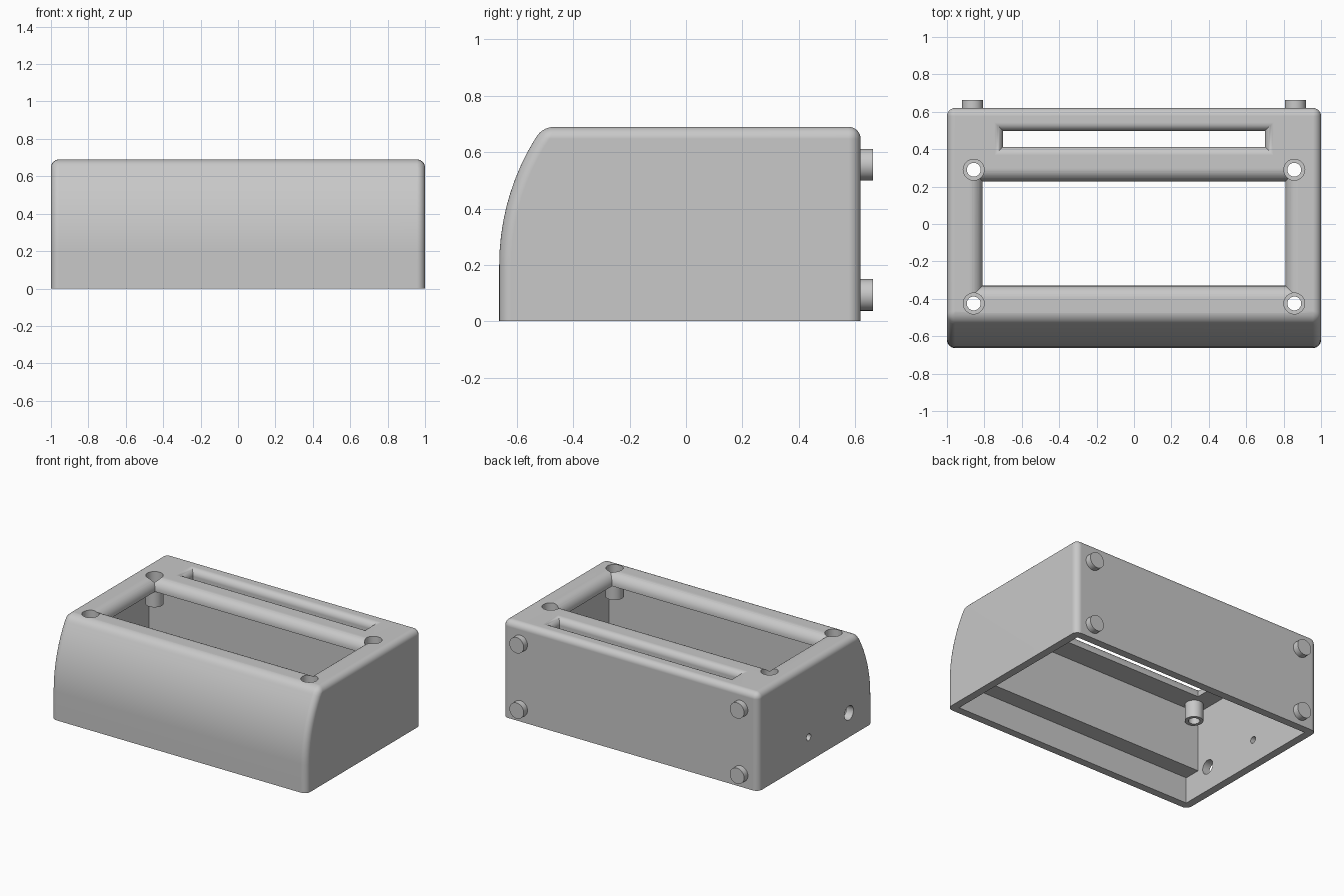
import bpy
import bmesh
import math
from mathutils import Matrix

cube = bpy.data.objects.get("Cube")
if cube:
    bpy.data.objects.remove(cube, do_unlink=True)

TOP, FRONT, BACK = 0.69, -0.663, 0.62
WALL, CEILING, LEDGE = 0.055, 0.61, 0.185

grey = bpy.data.materials.new("plain_grey")
grey.use_nodes = True
grey.diffuse_color = (0.58, 0.58, 0.58, 1)
grey.node_tree.nodes["Principled BSDF"].inputs["Base Color"].default_value = (0.58, 0.58, 0.58, 1)


def to_object(bm, name):
    bmesh.ops.recalc_face_normals(bm, faces=bm.faces)
    mesh = bpy.data.meshes.new(name)
    bm.to_mesh(mesh)
    bm.free()
    mesh.materials.append(grey)
    obj = bpy.data.objects.new(name, mesh)
    bpy.context.collection.objects.link(obj)
    return obj


def loft(rings):
    """Solid through a stack of matching closed rings."""
    bm = bmesh.new()
    loops = [[bm.verts.new(p) for p in ring] for ring in rings]
    n = len(loops[0])
    for a, b in zip(loops, loops[1:]):
        for i in range(n):
            j = (i + 1) % n
            bm.faces.new((a[i], a[j], b[j], b[i]))
    bm.faces.new(loops[0])
    bm.faces.new(loops[-1])
    return bm


def prism(profile, half_width):
    return loft([[(x, y, z) for y, z in profile] for x in (-half_width, half_width)])


def turned(name, steps, location, axis="Z", sides=40):
    """Stepped round solid from (radius, height) pairs."""
    angles = [2 * math.pi * i / sides for i in range(sides)]
    bm = loft([[(r * math.cos(a), r * math.sin(a), h) for a in angles] for r, h in steps])
    turn = {"Z": Matrix(), "Y": Matrix.Rotation(-math.pi / 2, 4, "X"),
            "X": Matrix.Rotation(math.pi / 2, 4, "Y")}[axis]
    bm.transform(Matrix.Translation(location) @ turn)
    return to_object(bm, name)


def combine(target, tool, operation="DIFFERENCE"):
    tool.hide_render = True
    mod = target.modifiers.new("combine", "BOOLEAN")
    mod.operation = operation
    mod.solver = "EXACT"
    mod.object = tool
    bpy.context.view_layer.objects.active = target
    bpy.ops.object.modifier_apply(modifier=mod.name)
    bpy.data.objects.remove(tool, do_unlink=True)


def rounded_opening(name, x, y0, y1, radius, steps=8):
    """Cutter that flares outward to leave a rounded lip."""
    levels = [(0, LEDGE - 0.1)]
    for i in range(steps + 1):
        a = math.pi / 2 * i / steps
        levels.append((radius * (1 - math.cos(a)), TOP - radius + radius * math.sin(a)))
    levels.append((radius, TOP + 0.1))
    return to_object(loft([[(-x - d, y0 - d, z), (x + d, y0 - d, z),
                            (x + d, y1 + d, z), (-x - d, y1 + d, z)]
                           for d, z in levels]), name)


# Outer case: bowed front, flat back and top
curve_r, curve_z, count = 0.85, 0.20, 10
sweep = math.asin((TOP - curve_z) / curve_r)
profile = [(BACK, 0), (FRONT, 0)]
for i in range(count + 1):
    a = sweep * i / count
    profile.append((FRONT + curve_r * (1 - math.cos(a)), curve_z + curve_r * math.sin(a)))
profile.append((BACK, TOP))
bm = prism(profile, 1.0)
bmesh.ops.recalc_face_normals(bm, faces=bm.faces)
edges = [e for e in bm.edges
         if max(v.co.z for v in e.verts) > 0.01 and e.calc_face_angle(0) > 0.3]
bmesh.ops.bevel(bm, geom=edges, offset=0.043, offset_type="OFFSET", segments=7,
                profile=0.5, affect="EDGES", clamp_overlap=False)
case = to_object(bm, "case")

# Hollow: wide base recess, then a narrower chamber with ledges front and back
low_front, low_back = FRONT + WALL, BACK - WALL
front, back = -0.49, 0.355
cavity = [(low_back, -0.1), (low_front, -0.1), (low_front, LEDGE), (front, LEDGE),
          (front, CEILING), (back, CEILING), (back, LEDGE), (low_back, LEDGE)]
combine(case, to_object(prism(cavity, 1 - WALL), "cavity_cutter"))

# Screw posts under the top
spots = [(x, y) for x in (-0.857, 0.857) for y in (-0.425, 0.29)]
for x, y in spots:
    post = turned("post", [(0.059, 0.49), (0.059, CEILING + 0.015)], (x, y, 0))
    combine(case, post, "UNION")

# Large window, and narrow rear slot running down through the solid back
combine(case, rounded_opening("window_cutter", 0.81, -0.33, 0.228, 0.07))
combine(case, rounded_opening("slot_cutter", 0.70, 0.413, 0.497, 0.045))

# Recessed screw holes through the posts
for x, y in spots:
    hole = turned("screw_cutter", [(0.037, 0.4), (0.037, 0.595), (0.056, 0.595), (0.056, 0.8)],
                  (x, y, 0))
    combine(case, hole)

# Cable hole and small hole through one side wall
for y, r in ((-0.395, 0.05), (0.055, 0.024)):
    combine(case, turned("side_hole_cutter", [(r, -0.1), (r, 0.1)], (-1, y, 0.172), "X"))

# Round feet on the back
parts = [case]
for side, x in (("right", -0.863), ("left", 0.863)):
    for level, z in (("lower", 0.093), ("upper", 0.556)):
        parts.append(turned(f"{level}_{side}_foot", [(0.056, -0.02), (0.056, 0.043)],
                            (x, BACK, z), "Y"))

# Smooth rounded surfaces, keep crisp edges and truly flat walls
for obj in bpy.context.selected_objects:
    obj.select_set(False)
for obj in parts:
    obj.select_set(True)
bpy.context.view_layer.objects.active = case
bpy.ops.object.shade_smooth_by_angle(angle=math.radians(30))
flat_walls = case.modifiers.new("flat_walls", "WEIGHTED_NORMAL")
flat_walls.keep_sharp = True
